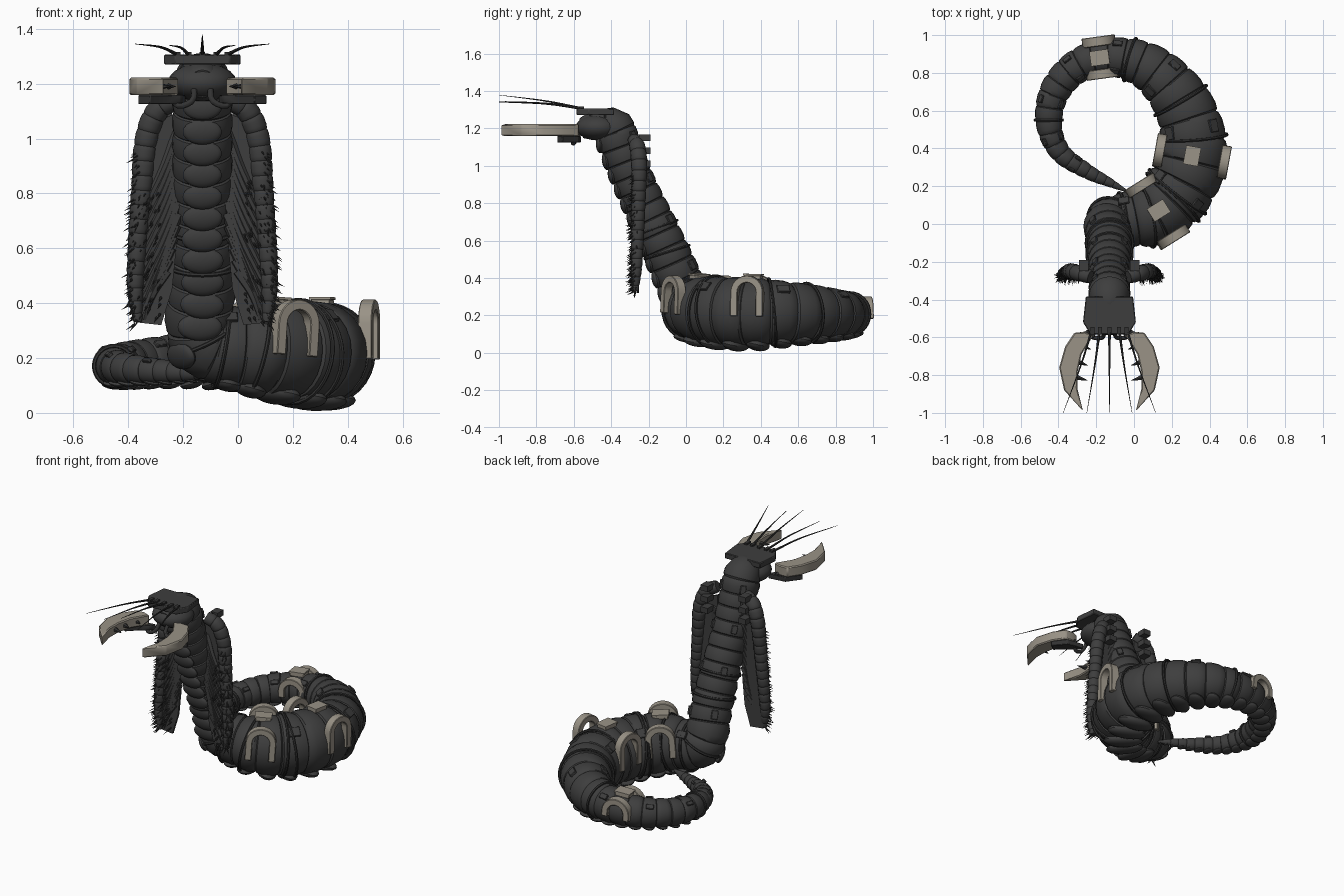
import bpy, bmesh, math, random
from mathutils import Vector, Matrix

random.seed(4)
if "Cube" in bpy.data.objects:
    bpy.data.objects.remove(bpy.data.objects["Cube"])
AXIS = -0.13          # x of the upright neck and head


def material(name, rgb):
    m = bpy.data.materials.new(name)
    m.use_nodes = True
    m.diffuse_color = (*rgb, 1)
    m.node_tree.nodes["Principled BSDF"].inputs["Base Color"].default_value = (*rgb, 1)
    return m


GREY = material("dark grey", (0.048, 0.048, 0.048))
BLACK = material("near black", (0.032, 0.032, 0.032))
BONE = material("bone", (0.32, 0.29, 0.24))


def finish(name, bm, mat, bevel=0):
    bmesh.ops.recalc_face_normals(bm, faces=bm.faces)
    me = bpy.data.meshes.new(name)
    bm.to_mesh(me)
    bm.free()
    ob = bpy.data.objects.new(name, me)
    bpy.context.collection.objects.link(ob)
    me.materials.append(mat)
    bpy.ops.object.select_all(action='DESELECT')
    ob.select_set(True)
    bpy.context.view_layer.objects.active = ob
    bpy.ops.object.shade_smooth_by_angle(angle=math.radians(35))
    if bevel:
        mod = ob.modifiers.new("bevel", 'BEVEL')
        mod.width = bevel


def loft(bm, rings, closed=False):
    vs = [[bm.verts.new(p) for p in r] for r in rings]
    n = len(vs[0])
    for a, b in zip(vs, vs[1:] + vs[:1] if closed else vs[1:]):
        for i in range(n):
            bm.faces.new((a[i], a[(i + 1) % n], b[(i + 1) % n], b[i]))
    if not closed:
        bm.faces.new(vs[0])
        bm.faces.new(vs[-1])


def box(bm, mat, size):
    bmesh.ops.create_cube(bm, size=1, matrix=mat @ Matrix.Diagonal((*size, 1)))


def ellipsoid(bm, mat, size):
    bmesh.ops.create_uvsphere(bm, u_segments=20, v_segments=10, radius=1, matrix=mat @ Matrix.Diagonal((*size, 1)))


def prism(bm, outline, z0, z1, sign=1):
    loft(bm, [[(AXIS + sign * x, y, z) for x, y in outline] for z in (z0, z1)])


class Path:
    """Smooth curve through (x, y, z, radius) points, measured by length."""

    def __init__(self, pts):
        p = [Vector(q) for q in pts]
        p = [2 * p[0] - p[1]] + p + [2 * p[-1] - p[-2]]
        self.pts = []
        for a, b, c, d in zip(p, p[1:], p[2:], p[3:]):
            for i in range(16):
                u = i / 16
                self.pts.append(0.5 * (2 * b + (c - a) * u + (2 * a - 5 * b + 4 * c - d) * u * u
                                       + (3 * b - a - 3 * c + d) * u ** 3))
        self.pts.append(p[-2])
        self.dist = [0]
        for a, b in zip(self.pts, self.pts[1:]):
            self.dist.append(self.dist[-1] + (b.xyz - a.xyz).length)
        self.length = self.dist[-1]

    def at(self, s):
        """Frame (side, along, up) at length s, and the radius there."""
        i = 0
        while i < len(self.pts) - 2 and self.dist[i + 1] < s:
            i += 1
        a, b = self.pts[i], self.pts[i + 1]
        v = a.lerp(b, (s - self.dist[i]) / (self.dist[i + 1] - self.dist[i]))
        j, k = max(i - 2, 0), min(i + 3, len(self.pts) - 1)
        t = (self.pts[k].xyz - self.pts[j].xyz).normalized()
        low = max(0, min(1, (0.5 - v.z) / 0.25))
        belly = Vector((0, -1, -0.4)).lerp(Vector((0, 0, -1)), low)
        up = -(belly - t * belly.dot(t)).normalized()
        side = t.cross(up)
        return Matrix.Translation(v.xyz) @ Matrix((side, t, up)).transposed().to_4x4(), v.w

    def nearest(self, x, y, z):
        q = Vector((x, y, z))
        return self.dist[min(range(len(self.pts)), key=lambda i: (self.pts[i].xyz - q).length)]

    def ring(self, s, scale=1, n=24):
        m, r = self.at(s)
        return [m @ Vector((math.cos(a) * r * scale, 0, math.sin(a) * r * scale))
                for a in (math.tau * i / n for i in range(n))]

    def steps(self, base, factor):
        out = [0]
        while out[-1] < self.length - 0.02:
            out.append(min(self.length, out[-1] + base + factor * self.at(out[-1])[1]))
        return out

    def segments(self, bm, steps, n=24):
        profile = [(0, 0.92), (0.06, 0.98), (0.3, 1.02), (0.7, 1.02), (0.94, 0.98)]
        loft(bm, [self.ring(a + (b - a) * u, k, n) for a, b in zip(steps, steps[1:]) for u, k in profile])


def tube(bm, pts, r0, r1, n=8):
    p = Path([(*q, r0 + (r1 - r0) * i / (len(pts) - 1)) for i, q in enumerate(pts)])
    loft(bm, [p.ring(p.length * i / 12, 1, n) for i in range(13)])


def spike(bm, start, direction, r):
    d = Vector(direction)
    m = Matrix.Translation(Vector(start) + d / 2) @ d.to_track_quat('Z', 'Y').to_matrix().to_4x4()
    bmesh.ops.create_cone(bm, cap_ends=True, segments=6, radius1=r, radius2=0, depth=d.length, matrix=m)


# Segmented body: head, neck, then the coil out to the tail tip
body = Path([(AXIS, -.56, 1.2, .055), (AXIS, -.47, 1.215, .08), (AXIS, -.385, 1.2, .108),
             (AXIS, -.35, 1.1, .108), (AXIS, -.26, .88, .108), (AXIS, -.165, .68, .114),
             (AXIS, -.075, .48, .12), (-.14, -.01, .33, .125), (-.1, .015, .25, .135),
             (0, .03, .24, .15), (.12, .065, .23, .17), (.25, .2, .22, .183),
             (.31, .38, .215, .182), (.29, .56, .215, .162), (.2, .72, .212, .143),
             (.06, .84, .208, .122), (-.13, .885, .2, .1), (-.3, .835, .188, .088),
             (-.42, .7, .176, .08), (-.45, .53, .17, .068), (-.39, .38, .16, .054),
             (-.25, .28, .15, .04), (-.13, .22, .145, .024), (-.04, .175, .14, .006)])
steps = body.steps(0.035, 0.45)
bm = bmesh.new()
body.segments(bm, steps)
finish("segmented_body", bm, GREY)

# Broad flat head under the crest
bm = bmesh.new()
ellipsoid(bm, Matrix.Translation((AXIS, -.47, 1.205)), (.125, .12, .07))
finish("head", bm, GREY)

# Overlapping belly scales
bm = bmesh.new()
for a, b in zip(steps[2:], steps[3:]):
    m, r = body.at((a + b) / 2)
    tilt = Matrix.Translation((0, 0, -r * 0.93)) @ Matrix.Rotation(-0.2, 4, 'X')
    ellipsoid(bm, m @ tilt, (r * 0.66, (b - a) * 0.56, r * 0.2))
finish("belly_scales", bm, GREY)

# Cable hoops around the body
bm = bmesh.new()
spots = [(AXIS, -.16, .67), (AXIS, -.1, .54), (-.12, .01, .28), (-.06, .02, .24), (.06, .05, .23),
         (.2, .14, .22), (.22, .18, .22), (.31, .46, .21), (.25, .65, .2), (-.02, .87, .2), (-.45, .55, .17)]
for spot in spots:
    m, r = body.at(body.nearest(*spot))
    m = m @ Matrix.Rotation(random.uniform(-0.15, 0.15), 4, 'X')
    hoop = []
    for i in range(32):
        a = math.tau * i / 32
        out = Vector((math.cos(a), 0, math.sin(a)))
        hoop.append([m @ (out * (r * 1.05 + 0.008 * math.cos(b)) + Vector((0, 0.008 * math.sin(b), 0)))
                     for b in (math.tau * j / 6 for j in range(6))])
    loft(bm, hoop, closed=True)
finish("cable_hoops", bm, BLACK)

# A few low armour blocks on the back and flanks
bm = bmesh.new()
for a, b in list(zip(steps[3:-5], steps[4:]))[::3]:
    m, r = body.at((a + b) / 2)
    for ang in (-0.75, 0.75):
        block = m @ Matrix.Rotation(ang, 4, 'Y') @ Matrix.Translation((0, 0, r))
        box(bm, block, (r * 0.32, (b - a) * 0.6, 0.022))
finish("armour_blocks", bm, GREY, 0.003)

# Bone arches on both flanks, with a square plate on top between them
arches, plates = bmesh.new(), bmesh.new()
for spot in [(.115, .065, .23), (.31, .355, .215), (-.17, .88, .2)]:
    m, r = body.at(body.nearest(*spot))
    crown = r * 1.08 - 0.088
    curve = [(math.cos(a), math.sin(a)) for a in (math.pi * i / 12 for i in range(13))]
    for sign in (-1, 1):
        rings = []
        for c, h, base in [(1, 0, -0.02)] + [(c, h, crown) for c, h in curve] + [(-1, 0, -0.02)]:
            rings.append([m @ Vector((sign * (r + dx), c * q, base + h * q))
                          for dx, q in ((-0.035, 0.05), (0.016, 0.05), (0.016, 0.088), (-0.035, 0.088))])
        loft(arches, rings)
    box(plates, m @ Matrix.Translation((0, 0, r + 0.019)), (0.08, 0.1, 0.009))
    box(arches, m @ Matrix.Translation((0, 0, r + 0.004)), (0.07, 0.09, 0.022))
finish("bone_arches", arches, BONE, 0.003)
finish("bone_top_plates", plates, BONE)

# Hood on each side of the neck: edge column, web, ribs and bristles
for sign, label in ((1, "left"), (-1, "right")):
    def at(dx, y, z):
        return Vector((AXIS + sign * dx, y, z))

    edge = Path([(*at(dx, y, z), r) for dx, y, z, r in
                 [(.1, -.28, 1.14, .035), (.165, -.26, 1.1, .042), (.205, -.25, .99, .042), (.222, -.255, .8, .038),
                  (.238, -.26, .6, .034), (.245, -.265, .45, .029), (.235, -.27, .33, .016)]])
    column, web, ribs, bristles = [bmesh.new() for _ in range(4)]
    edge.segments(column, edge.steps(0.03, 0.6), 12)
    finish(label + "_hood_column", column, GREY)

    inner = [(.08, 1.1), (.09, .8), (.095, .6), (.11, .45), (.15, .32)]
    outer = [(.24, .33), (.245, .5), (.225, .8), (.17, 1.06)]
    loft(web, [[at(dx, y, z) for dx, z in inner + outer] for y in (-.265, -.25)])
    finish(label + "_hood_web", web, GREY)

    for i in range(13):
        z = 1.02 - i * 0.042
        dx = 0.09 + max(0, i - 7) * 0.008
        drop = min(0.28, z - 0.34)
        tube(ribs, [at(dx, -.258, z), at(dx + .05, -.268, z - drop * .45), at(.215, -.262, z - drop)], .022, .01, 6)
    for z in (1.01, 1.08, 1.15):
        box(ribs, Matrix.Translation(at(.135, -.22, z)), (.05, .06, .035))
    finish(label + "_hood_ribs", ribs, GREY)

    for i in range(110):
        m, r = edge.at(edge.length * (0.25 + 0.75 * i / 109))
        out = Vector((sign * random.uniform(0.1, 1), -random.uniform(0, 1.2), -0.5)).normalized()
        spike(bristles, m.translation + out * r * 0.8, out * random.uniform(0.025, 0.045), 0.005)
    for i in range(60):
        z = random.uniform(0.33, 0.85)
        spike(bristles, at(random.uniform(.15, .23), -.27, z), (sign * .01, -random.uniform(.02, .06), -.02), .005)
    finish(label + "_hood_bristles", bristles, BLACK)

    # Mandible with its teeth, arm and mouth cable
    jaw, teeth, arm = [bmesh.new() for _ in range(3)]
    prism(jaw, [(.085, -.59), (.13, -.572), (.185, -.575), (.235, -.65), (.266, -.76), (.24, -.88), (.14, -.99),
                (.17, -.87), (.168, -.78), (.148, -.69)], 1.158, 1.222, sign)
    finish(label + "_mandible", jaw, BONE, 0.006)
    for dx, y, size in ((.135, -.645, .05), (.16, -.73, .06), (.17, -.81, .07)):
        spike(teeth, at(dx + .01, y, 1.19), (-sign * size, -.02, 0), .018)
    finish(label + "_mandible_teeth", teeth, BLACK)
    prism(arm, [(.06, -.56), (.17, -.575), (.235, -.66), (.19, -.69), (.13, -.63), (.08, -.6)], 1.125, 1.158, sign)
    tube(arm, [at(.03, -.55, 1.2), at(.035, -.6, 1.14), at(.09, -.6, 1.12), at(.12, -.57, 1.17)], .012, .012)
    finish(label + "_jaw_arm", arm, BLACK, 0.003)

# Head crest plate and its long feelers
bm = bmesh.new()
half = [(.125, -.385), (.14, -.52), (.1, -.585)]
prism(bm, half + [(-x, y) for x, y in reversed(half)], 1.27, 1.306)
finish("crest_plate", bm, GREY, 0.004)
bm = bmesh.new()
for base, tip, z in ((-.09, -.245, 1.345), (-.05, -.12, 1.34), (0, 0, 1.378), (.05, .12, 1.34), (.09, .245, 1.345)):
    mid = base + (tip - base) * 0.4
    tube(bm, [(AXIS + base, -.55, 1.305), (AXIS + mid, -.75, 1.315 + (z - 1.3) * .4), (AXIS + tip, -1, z)], .008, .001, 6)
    box(bm, Matrix.Translation((AXIS + base, -.565, 1.308)), (.02, .04, .016))
finish("feelers", bm, BLACK)
